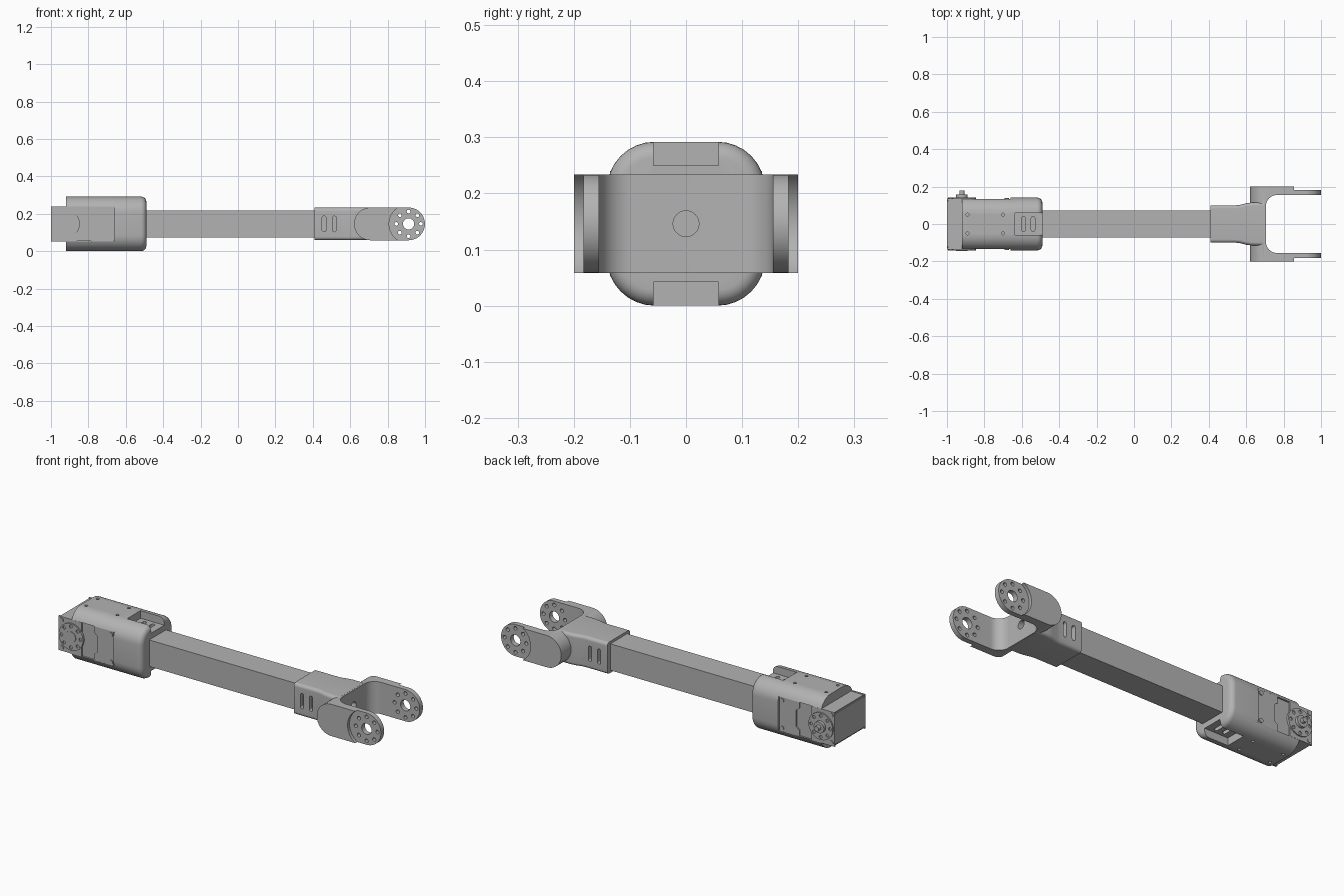
import bpy, bmesh
from math import sin, cos, pi, radians

cube = bpy.data.objects.get("Cube")
if cube:
    bpy.data.objects.remove(cube, do_unlink=True)

grey = bpy.data.materials.new("plain_grey")
grey.use_nodes = True
COLOUR = (0.45, 0.45, 0.45, 1)
grey.diffuse_color = COLOUR
grey.node_tree.nodes["Principled BSDF"].inputs["Base Color"].default_value = COLOUR

MID = 0.146          # height of the long axis
PIVOT_A = -0.92      # actuator axis
PIVOT_B = 0.912      # fork axis


# ---------- profiles ----------
def arc(cx, cy, r, a, b, n=12):
    return [(cx + r * cos(radians(a + (b - a) * i / n)),
             cy + r * sin(radians(a + (b - a) * i / n))) for i in range(n + 1)]


def circle(cx, cy, r, n=32):
    return arc(cx, cy, r, 0, 360, n)[:-1]


def rect(x0, x1, y0, y1):
    return [(x0, y0), (x1, y0), (x1, y1), (x0, y1)]


def rounded(w, h, r, cy=MID, n=8):
    """Rounded rectangle with half sizes w and h."""
    pts = []
    for k, (sx, sy) in enumerate([(1, 1), (-1, 1), (-1, -1), (1, -1)]):
        pts += arc(sx * (w - r), cy + sy * (h - r), r, 90 * k, 90 * k + 90, n)
    return pts


def slot(cx, cy, half, r):
    """Upright slot."""
    return arc(cx, cy + half - r, r, 0, 180) + arc(cx, cy - half + r, r, 180, 360)


def bolt_ring(cx, cy, radius, r):
    return [circle(cx + radius * cos(i * pi / 4), cy + radius * sin(i * pi / 4), r, 16)
            for i in range(8)]


# ---------- solids ----------
def place(axis, p, t):
    return {"X": (t, p[0], p[1]), "Y": (p[0], t, p[1]), "Z": (p[0], p[1], t)}[axis]


def loft(bm, axis, sections):
    """Skin equal-length profiles [(position, points), ...] and cap the ends."""
    rings = [[bm.verts.new(place(axis, p, t)) for p in pts] for t, pts in sections]
    n = len(rings[0])
    for a, b in zip(rings, rings[1:]):
        for i in range(n):
            bm.faces.new((a[i], a[(i + 1) % n], b[(i + 1) % n], b[i]))
    bm.faces.new(rings[0])
    bm.faces.new(rings[-1])


def make(name, *lofts):
    bm = bmesh.new()
    for axis, sections in lofts:
        loft(bm, axis, sections)
    bmesh.ops.remove_doubles(bm, verts=bm.verts, dist=1e-6)
    bmesh.ops.recalc_face_normals(bm, faces=bm.faces)
    me = bpy.data.meshes.new(name)
    bm.to_mesh(me)
    bm.free()
    me.materials.append(grey)
    ob = bpy.data.objects.new(name, me)
    bpy.context.collection.objects.link(ob)
    return finish(ob)


def finish(ob):
    ob.data.polygons.foreach_set("use_smooth", [True] * len(ob.data.polygons))
    ob.data.set_sharp_from_angle(angle=radians(30))
    return ob


def prism(axis, pts, lo, hi):
    return axis, [(lo, pts), (hi, pts)]


def both(axis, pts, lo, hi):
    """The same prism on the plus and minus sides of the axis."""
    return [prism(axis, pts, lo, hi), prism(axis, pts, -hi, -lo)]


def over_under(pts, lo, hi):
    """Prisms above and below the long axis, by distance from it."""
    return [prism("Z", pts, MID + lo, MID + hi), prism("Z", pts, MID - hi, MID - lo)]


def combine(ob, operation, *lofts):
    """Boolean with a temporary helper, applied at once."""
    helper = make("helper", *lofts)
    helper.hide_render = True
    mod = ob.modifiers.new("bool", "BOOLEAN")
    mod.operation, mod.solver, mod.object = operation, "EXACT", helper
    deps = bpy.context.evaluated_depsgraph_get()
    me = bpy.data.meshes.new_from_object(ob.evaluated_get(deps))
    ob.modifiers.clear()
    ob.data = me
    bpy.data.objects.remove(helper, do_unlink=True)
    finish(ob)


# ---------- square arm tube ----------
make("arm_tube", prism("X", rect(-0.073, 0.073, MID - 0.073, MID + 0.073), -0.64, 0.45))

# ---------- rounded housing with a filleted inner end ----------
F = 0.028
sections = [(PIVOT_A, rounded(0.141, 0.146, 0.085))]
for i in range(7):
    a = i * pi / 12
    inset = F * (1 - cos(a))
    sections.append((-0.49 - F + F * sin(a),
                     rounded(0.141 - inset, 0.146 - inset, 0.085 - inset)))
housing = make("housing", ("X", sections))
combine(housing, "DIFFERENCE",
        prism("Y", rect(-1.1, -0.66, MID - 0.094, MID + 0.094), -0.3, 0.3))
combine(housing, "DIFFERENCE", *over_under(rect(-0.635, -0.4, -0.058, 0.058), 0.104, 0.3))
openings = []
for x in (-0.59, -0.54):
    openings += over_under(slot(x, 0, 0.04, 0.01), 0.078, 0.13)
for x in (-0.89, -0.70):
    for y in (-0.05, 0.05):
        openings += over_under(circle(x, y, 0.008, 16), 0.13, 0.2)
combine(housing, "DIFFERENCE", *openings)

# ---------- actuator ----------
make("actuator_body", prism("Y", rect(-0.995, -0.66, MID - 0.092, MID + 0.092), -0.128, 0.128))
make("actuator_end_cover", prism("X", rounded(0.125, 0.085, 0.008), -1.0, -0.99))
front = rect(-1.0, -0.86, MID - 0.094, MID + 0.094)
rear = [(-0.665, MID - 0.094), (-0.665, MID + 0.094), (-0.785, MID + 0.094),
        (-0.785, MID + 0.06), (-0.765, MID + 0.045), (-0.765, MID - 0.045),
        (-0.785, MID - 0.06), (-0.785, MID - 0.094)]
make("actuator_front_plates", *both("Y", front, 0.125, 0.135))
make("actuator_rear_plates", *both("Y", rear, 0.125, 0.134))
screws = []
for x in (-0.981, -0.68):
    for dz in (-0.076, 0.076):
        screws += both("Y", circle(x, MID + dz, 0.012, 16), 0.13, 0.139)
make("actuator_screws", *screws)

# ---------- output discs on both sides, with a hub and shaft at the back ----------
discs = make("output_discs", *both("Y", circle(PIVOT_A, MID, 0.074, 48), 0.13, 0.142))
holes = []
for pts in bolt_ring(PIVOT_A, MID, 0.058, 0.009):
    holes += both("Y", pts, 0.136, 0.2)
combine(discs, "DIFFERENCE", *holes)
make("front_hub", prism("Y", circle(PIVOT_A, MID, 0.031), -0.145, -0.135))
make("back_hub", prism("Y", circle(PIVOT_A, MID, 0.031), 0.135, 0.158))
make("back_shaft", prism("Y", circle(PIVOT_A, MID, 0.014), 0.15, 0.178))

# ---------- fork: sleeve, flared neck and two rounded arms ----------
neck = [(0.41, 0.100), (0.545, 0.100), (0.57, 0.103), (0.60, 0.111), (0.63, 0.115), (0.695, 0.115)]
fork = make("fork", ("X", [(x, rounded(w, 0.087, 0.018)) for x, w in neck]))
R = 0.0875
arm = arc(PIVOT_B, MID, R, -90, 90, 24) + arc(0.708, MID, R, 90, 270, 24)
combine(fork, "UNION", prism("Y", arm, -0.2, 0.2))
gap = ([(1.1, 0.155)] + arc(0.765, 0.095, 0.06, 90, 180)
       + arc(0.765, -0.095, 0.06, 180, 270) + [(1.1, -0.155)])
combine(fork, "DIFFERENCE", prism("Z", gap, -0.1, 0.5))
combine(fork, "DIFFERENCE", *both("Y", circle(PIVOT_B, MID, 0.104, 64), 0.183, 0.3))
cuts = [prism("Y", circle(PIVOT_B, MID, 0.03), -0.3, 0.3)]
cuts += [prism("Y", pts, -0.3, 0.3) for pts in bolt_ring(PIVOT_B, MID, 0.066, 0.01)]
for x in (0.46, 0.515):
    cuts += both("Y", slot(x, MID, 0.042, 0.01), 0.075, 0.15)
cuts.append(prism("X", circle(0, MID, 0.023), 0.62, 0.75))
combine(fork, "DIFFERENCE", *cuts)
